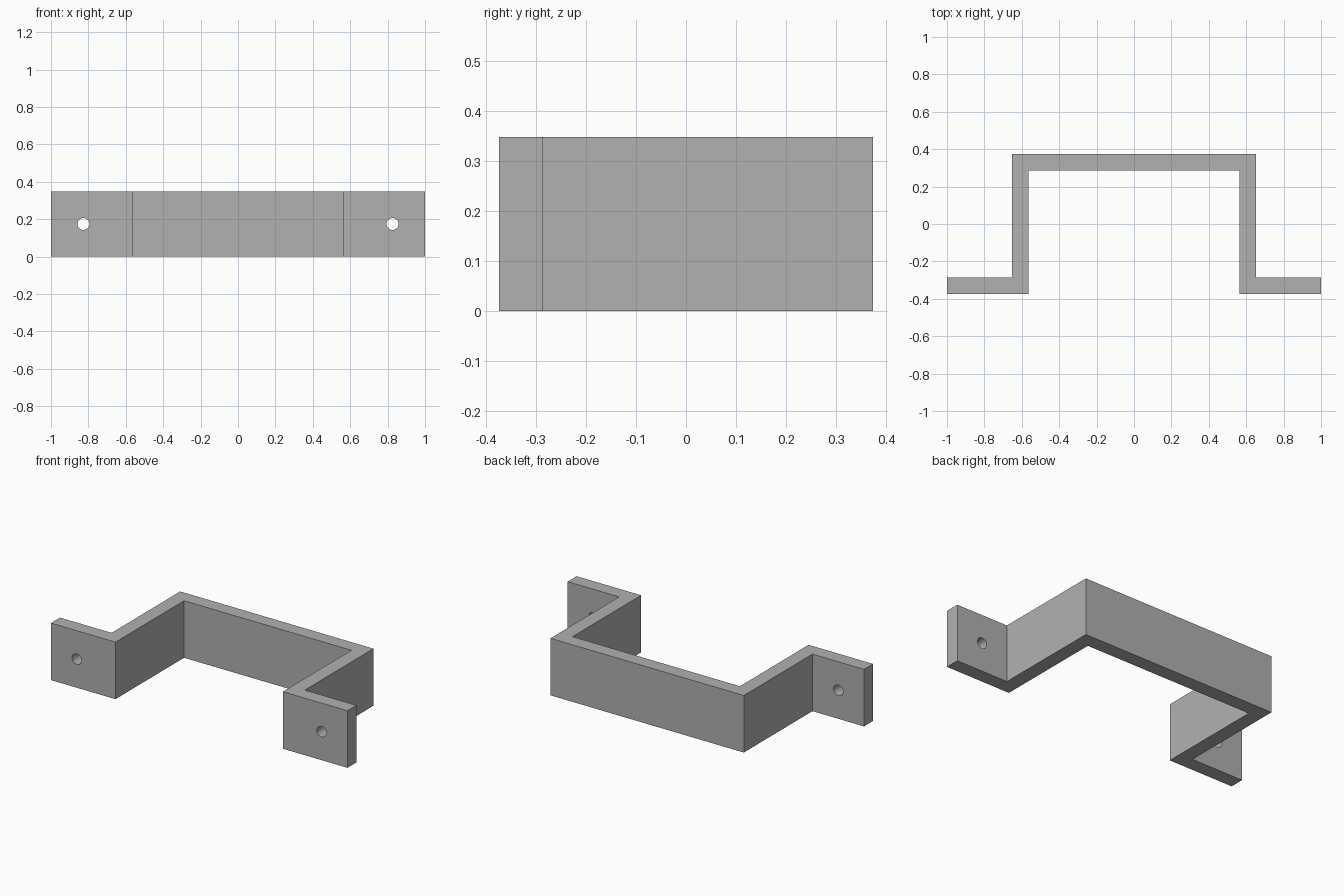
import bpy
import bmesh
from math import radians

cube = bpy.data.objects.get("Cube")
if cube:
    bpy.data.objects.remove(cube, do_unlink=True)

HEIGHT = 0.348
WALL = 0.087
BACK = 0.374          # half depth
OUTER = 0.652         # half width of the raised channel
HOLE_X, HOLE_R = 0.826, 0.032

# Plain grey material
grey = bpy.data.materials.new("plain grey")
grey.use_nodes = True
colour = (0.44, 0.44, 0.44, 1)
grey.diffuse_color = colour
grey.node_tree.nodes["Principled BSDF"].inputs["Base Color"].default_value = colour

# Half of the hat-shaped outline, from the inside of the web to the outside
inner = OUTER - WALL
half = [(inner, BACK - WALL), (inner, -BACK), (1, -BACK),
        (1, WALL - BACK), (OUTER, WALL - BACK), (OUTER, BACK)]
outline = half + [(-x, y) for x, y in reversed(half)]

# Bracket body: outline extruded upwards
bm = bmesh.new()
base = bm.faces.new([bm.verts.new((x, y, 0)) for x, y in outline])
top = bmesh.ops.extrude_face_region(bm, geom=[base])["geom"]
bmesh.ops.translate(bm, vec=(0, 0, HEIGHT),
                    verts=[v for v in top if isinstance(v, bmesh.types.BMVert)])
bmesh.ops.recalc_face_normals(bm, faces=bm.faces)
mesh = bpy.data.meshes.new("bracket")
bm.to_mesh(mesh)
bm.free()
bracket = bpy.data.objects.new("bracket", mesh)
bpy.context.collection.objects.link(bracket)
mesh.materials.append(grey)

# Screw hole through each flange
for side in (-1, 1):
    bpy.ops.mesh.primitive_cylinder_add(
        vertices=32, radius=HOLE_R, depth=WALL * 3, rotation=(radians(90), 0, 0),
        location=(side * HOLE_X, WALL / 2 - BACK, HEIGHT / 2))
    cutter = bpy.context.object
    cutter.name = "screw_hole_cutter"
    cutter.hide_render = True
    cutter.data.materials.append(grey)
    cut = bracket.modifiers.new("screw hole", "BOOLEAN")
    cut.operation = "DIFFERENCE"
    cut.solver = "EXACT"
    cut.object = cutter
    bpy.context.view_layer.objects.active = bracket
    bpy.ops.object.modifier_apply(modifier=cut.name)
    bpy.data.objects.remove(cutter, do_unlink=True)

# Smooth hole walls, crisp edges elsewhere
bpy.ops.object.select_all(action="DESELECT")
bracket.select_set(True)
bpy.context.view_layer.objects.active = bracket
bpy.ops.object.shade_smooth_by_angle(angle=radians(30))
